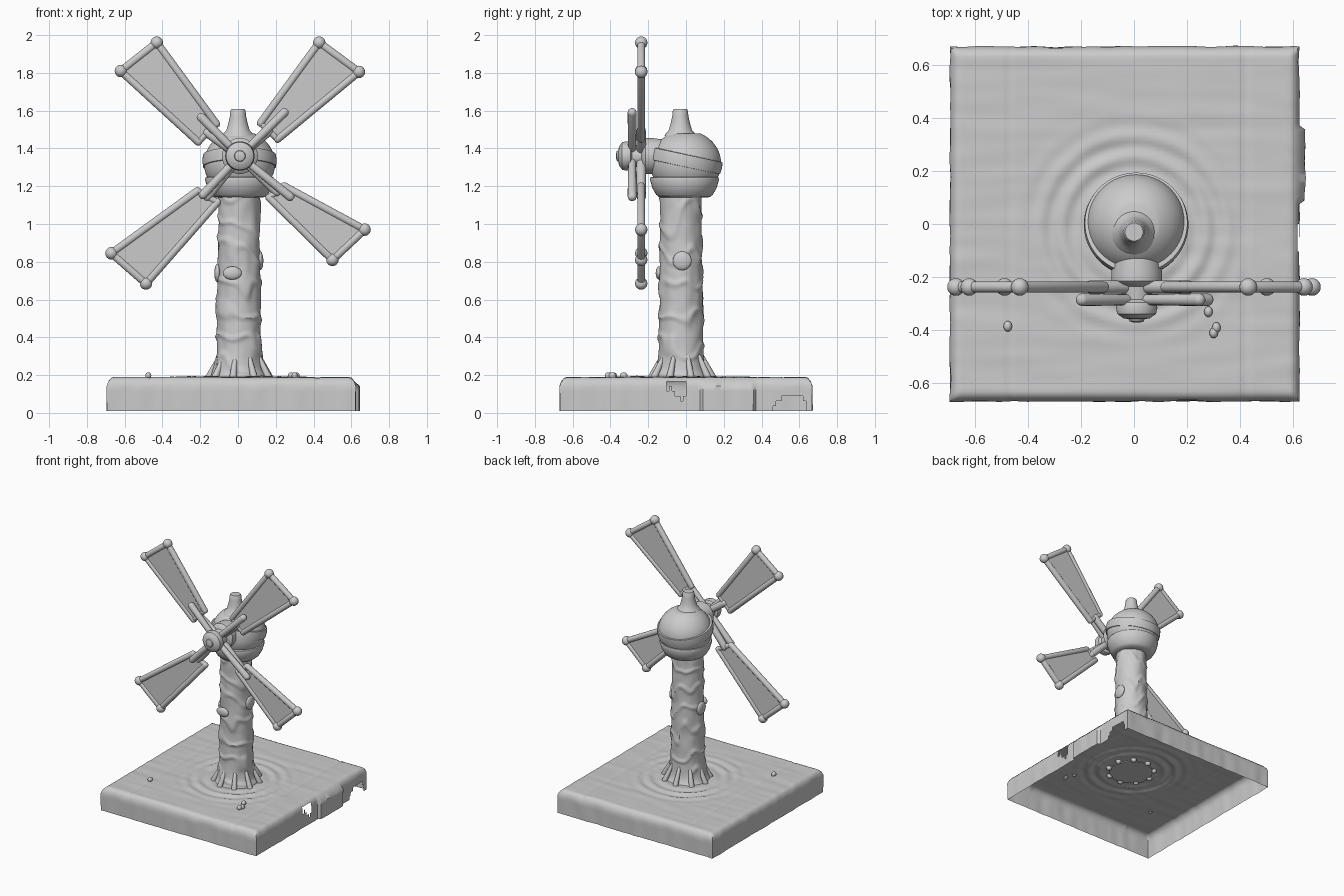
import bpy, bmesh, math
from mathutils import Vector, Matrix, noise

cube = bpy.data.objects.get("Cube")
if cube:
    bpy.data.objects.remove(cube, do_unlink=True)

stone = bpy.data.materials.new("plain grey")
stone.use_nodes = True
GREY = (0.6, 0.6, 0.6, 1)
stone.diffuse_color = GREY
stone.node_tree.nodes["Principled BSDF"].inputs["Base Color"].default_value = GREY


def finish(bm, name, angle=40):
    mesh = bpy.data.meshes.new(name)
    bm.to_mesh(mesh)
    bm.free()
    obj = bpy.data.objects.new(name, mesh)
    bpy.context.collection.objects.link(obj)
    mesh.materials.append(stone)
    bpy.ops.object.select_all(action='DESELECT')
    obj.select_set(True)
    bpy.context.view_layer.objects.active = obj
    bpy.ops.object.shade_smooth_by_angle(angle=math.radians(angle))
    return obj


def lathe(name, profile, centre, segments=48, turn=None, bump=None):
    """Spin (radius, height) points about z; bump(angle, height) adds to the radius."""
    bm = bmesh.new()
    rings = []
    for r, h in profile:
        ring = []
        for i in range(segments):
            a = math.tau * i / segments
            rr = r + (bump(a, h) if bump else 0)
            ring.append(bm.verts.new((rr * math.cos(a), rr * math.sin(a), h)))
        rings.append(ring)
    for low, high in zip(rings, rings[1:]):
        for i in range(segments):
            j = (i + 1) % segments
            bm.faces.new((low[i], low[j], high[j], high[i]))
    bm.faces.new(rings[-1])
    bm.faces.new(rings[0][::-1])
    if turn:
        bmesh.ops.transform(bm, matrix=turn, verts=bm.verts)
    bmesh.ops.translate(bm, vec=centre, verts=bm.verts)
    return finish(bm, name)


def rod(name, a, b, r1, r2, round_ends=True):
    """Tapered rod from a to b with rounded ends."""
    a, b = Vector(a), Vector(b)
    n = (b - a).length
    profile = [(r1, 0), (r2, n)]
    if round_ends:
        cap = [(math.cos(t * math.pi / 8), math.sin(t * math.pi / 8)) for t in range(4)]
        profile = [(r1 * c, -r1 * s) for c, s in cap[::-1]] + [(r2 * c, n + r2 * s) for c, s in cap]
    turn = (b - a).to_track_quat('Z', 'Y').to_matrix().to_4x4()
    return lathe(name, profile, a, 14, turn)


def ball(name, centre, r, scale=(1, 1, 1)):
    bm = bmesh.new()
    bmesh.ops.create_icosphere(bm, subdivisions=3, radius=r)
    bmesh.ops.scale(bm, vec=scale, verts=bm.verts)
    bmesh.ops.translate(bm, vec=centre, verts=bm.verts)
    return finish(bm, name)


# Base: worn slab, a shell open underneath, with ripples round the tower
bm = bmesh.new()
bmesh.ops.create_grid(bm, x_segments=90, y_segments=90, size=0.5)
edge = [e for e in bm.edges if e.is_boundary]
for step in range(6):
    out = bmesh.ops.extrude_edge_only(bm, edges=edge)["geom"]
    edge = [g for g in out if isinstance(g, bmesh.types.BMEdge)]
    for v in [g for g in out if isinstance(g, bmesh.types.BMVert)]:
        v.co.z -= 1 / 6
for v in bm.verts:
    x, y, depth = v.co.x * 1.3, v.co.y * 1.32, -v.co.z
    x -= 0.035
    rim = 0.5 - max(abs(v.co.x), abs(v.co.y))
    rough = noise.noise(Vector((x * 5, y * 5, 3)))
    if depth < 0.01:
        r = math.hypot(x, y + 0.02)
        ripple = 0.006 * math.sin(r * 75) * math.exp(-((r - 0.28) / 0.11) ** 2)
        planks = 0.003 * noise.noise(Vector((x * 3, y * 18, 0)))
        seam = -0.004 if abs(x + 0.47) < 0.008 or abs(x - 0.42) < 0.008 else 0
        z = 0.188 + ripple + planks + seam - 0.02 * max(0, 1 - rim / 0.02) ** 2
    else:
        z = 0.168 - 0.158 * depth
        seam = noise.noise(Vector((x * 12, y * 12, z * 3)))
        grow = 1 + 0.012 * min(1, depth * 6) + 0.008 * seam
        x, y = (x + 0.035) * grow - 0.035, y * grow
        if x > 0.6 and 0.08 < y < 0.36:
            x += 0.02
    v.co = (x, y, z + 0.002 * rough)
# Broken notches along one side
holes = []
for f in bm.faces:
    c = f.calc_center_median()
    if c.x > 0.6 and (
            (-0.1 < c.y < 0.0 and 0.1 + 0.03 * math.sin(c.y * 60) < c.z < 0.17)
            or (0.46 < c.y < 0.63 and c.z < 0.07 + 0.03 * math.sin(c.y * 25))):
        holes.append(f)
bmesh.ops.delete(bm, geom=holes, context='FACES')
finish(bm, "base_slab", 50)


# Tower: bark-like winding ridges on a slightly tapering trunk
def bark(a, z):
    p = Vector((math.cos(a) * 1.2, math.sin(a) * 1.2, z * 5))
    wave = math.sin(z * 38 + 1.6 * math.sin(a + z * 3) + 4 * noise.noise(p))
    return 0.008 * max(0, wave) ** 3 + 0.005 * noise.noise(p * 2)


trunk = []
for i in range(101):
    t = i / 100
    trunk.append((0.119 - 0.012 * t + 0.035 * math.exp(-t * 22), 0.18 + 0.98 * t))
lathe("tower", trunk, (0.005, -0.027, 0), 56, bump=bark)

# Roots gripping the base
for i in range(9):
    a = math.tau * i / 9 + 0.3
    d = Vector((math.cos(a), math.sin(a), 0))
    c = Vector((0.01, -0.022, 0))
    rod("root", c + d * 0.165 + Vector((0, 0, 0.185)), c + d * 0.108 + Vector((0, 0, 0.3)), 0.02, 0.011)

# Knots on the trunk
ball("front_knot", (-0.03, -0.143, 0.74), 0.05, (1, 0.35, 0.7))
ball("left_knot", (0.117, -0.02, 0.805), 0.05, (0.35, 1, 1))
ball("right_knot", (-0.108, -0.03, 0.74), 0.05, (0.35, 1, 1))

# Rubble on the base
for x, y in ((0.28, -0.33), (0.3, -0.41), (0.31, -0.39), (-0.475, -0.385)):
    ball("rubble", (x, y, 0.197), 0.02, (0.8, 1, 0.9))

# Head: bowl, round dome and tapered chimney
bowl = [(0.1, 1.14), (0.135, 1.142), (0.15, 1.155), (0.17, 1.19), (0.183, 1.235), (0.18, 1.247), (0.172, 1.25)]
lathe("head_bowl", bowl, (0.008, -0.008, 0))
dome = []
for i in range(25):
    t = math.radians(-35 + 100 * i / 24)
    dome.append((0.188 * math.cos(t), 1.32 + 0.175 * math.sin(t)))
lathe("head_dome", dome, (0.008, -0.002, 0), 64)
band = [(0.17, -0.035), (0.193, -0.032), (0.197, 0), (0.193, 0.032), (0.17, 0.035)]
lathe("head_band", band, (0.008, -0.002, 1.335), 64, Matrix.Rotation(math.radians(-12), 4, 'X'))
chimney = [(0.085, 1.465), (0.075, 1.482), (0.062, 1.495), (0.052, 1.53),
           (0.043, 1.57), (0.04, 1.6), (0.034, 1.61)]
lathe("chimney", chimney, (0.0, -0.03, 0), 32)

# Hub and shaft, pointing to the front
forward = Matrix.Rotation(math.radians(90), 4, 'X')
shaft = [(0.085, 0.1), (0.095, 0.18), (0.095, 0.215), (0.085, 0.225), (0.06, 0.235), (0.055, 0.285),
         (0.073, 0.295), (0.078, 0.315), (0.073, 0.338), (0.05, 0.355), (0.03, 0.358),
         (0.027, 0.366), (0.015, 0.37)]
lathe("hub", shaft, (0.01, 0, 1.36), 40, forward)

# Sails: outer pair of corners, inner pair of corners, tip of the short spar in front
SAIL_Y, SPAR_Y = -0.237, -0.285
sails = [
    ((-0.43, 1.96), (-0.62, 1.81), (-0.21, 1.435), (-0.115, 1.53), (-0.195, 1.565)),
    ((0.43, 1.96), (0.64, 1.805), (0.21, 1.45), (0.12, 1.535), (0.245, 1.59)),
    ((0.67, 0.97), (0.5, 0.81), (0.165, 1.14), (0.245, 1.2), (0.275, 1.145)),
    ((-0.67, 0.845), (-0.487, 0.685), (-0.11, 1.115), (-0.215, 1.175), (-0.185, 1.155)),
]
for sail in sails:
    pts = [Vector((x, SAIL_Y, z)) for x, z in sail[:4]]
    o1, o2, i2, i1 = pts
    bm = bmesh.new()
    face = bm.faces.new([bm.verts.new(p + Vector((0, -0.012, 0))) for p in pts])
    out = bmesh.ops.extrude_face_region(bm, geom=[face])["geom"]
    bmesh.ops.translate(bm, vec=(0, 0.024, 0), verts=[g for g in out if isinstance(g, bmesh.types.BMVert)])
    bmesh.ops.recalc_face_normals(bm, faces=bm.faces)
    finish(bm, "sail_panel")
    for a, b, r in ((o1, o2, 0.021), (o1, i1, 0.021), (o2, i2, 0.021), (i1, i2, 0.018)):
        rod("sail_frame", a, b, r, r)
    for p in (o1, o2):
        ball("sail_knob", p, 0.033)
    hub = Vector((0.01, SAIL_Y, 1.36))
    rod("sail_arm", hub, (i1 + i2) / 2, 0.025, 0.025)
    tip = Vector((sail[4][0], SPAR_Y, sail[4][1]))
    rod("front_spar", Vector((0.01, SPAR_Y, 1.36)), tip, 0.02, 0.024)
